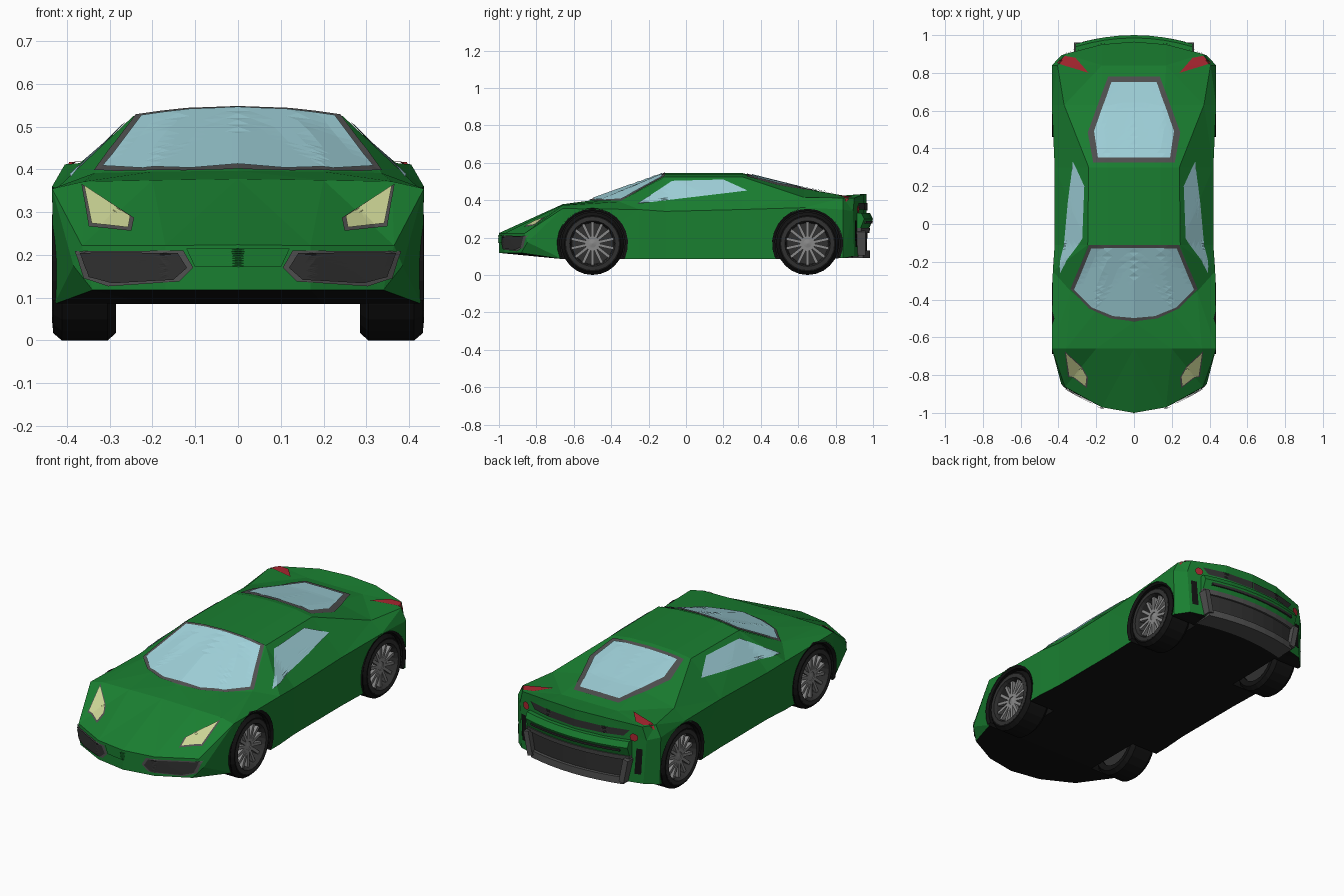
import bpy, bmesh, math
from mathutils import Vector, Matrix
from mathutils.bvhtree import BVHTree

if "Cube" in bpy.data.objects:
    bpy.data.objects.remove(bpy.data.objects["Cube"])


def material(name, r, g, b):
    m = bpy.data.materials.new(name)
    m.diffuse_color = (r, g, b, 1)
    m.use_nodes = True
    m.node_tree.nodes["Principled BSDF"].inputs["Base Color"].default_value = m.diffuse_color
    return m


GREEN = material("green_paint", 0.01, 0.21, 0.03)
BLACK = material("black", 0.006, 0.006, 0.006)
DARK = material("dark_grey", 0.03, 0.03, 0.03)
TRIM = material("trim_grey", 0.08, 0.08, 0.08)
METAL = material("rim_grey", 0.25, 0.25, 0.25)
GLASS = material("pale_glass", 0.35, 0.64, 0.7)
LAMP = material("headlight_yellow", 0.6, 0.66, 0.3)
RED = material("tail_red", 0.4, 0.02, 0.03)


def finish(name, bm, *mats):
    bmesh.ops.recalc_face_normals(bm, faces=bm.faces)
    me = bpy.data.meshes.new(name)
    bm.to_mesh(me)
    bm.free()
    for m in mats:
        me.materials.append(m)
    ob = bpy.data.objects.new(name, me)
    bpy.context.collection.objects.link(ob)
    return ob


def bridge(bm, rings, closed=True):
    for a, b in zip(rings, rings[1:]):
        n = len(a)
        for i in range(n if closed else n - 1):
            j = (i + 1) % n
            bm.faces.new((a[i], a[j], b[j], b[i]))


# Body shell: y, bow, sill x z, belt x z, roof/deck edge x z, inner x z, centre z
STATIONS = [
    (-1.00, .19, .34, .118, .385, .175, .365, .222, .17, .222, .224),
    (-0.66, .00, .43, .085, .435, .355, .36, .372, .20, .375, .378),
    (-0.52, .27, .43, .085, .43, .350, .335, .392, .20, .395, .397),
    (-0.11, .00, .42, .085, .42, .340, .245, .525, .14, .540, .545),
    (0.30, .00, .42, .085, .42, .350, .24, .525, .14, .540, .545),
    (0.63, .00, .43, .085, .435, .360, .37, .415, .16, .460, .462),
    (0.84, .00, .43, .090, .435, .350, .405, .412, .17, .425, .425),
    (0.965, -.09, .37, .100, .385, .340, .365, .412, .17, .432, .434),
]
bm = bmesh.new()
rings = []
for y, bow, xb, zb, xs, zs, xd, zd, xi, zi, zc in STATIONS:
    half = [(xi, zb), (xb, zb), (xs, zs), (xd, zd), (xi, zi)]
    ring = [(0, zb)] + half + [(0, zc)] + [(-x, z) for x, z in reversed(half)]
    rings.append([bm.verts.new((x, y + bow * (x / .43) ** 2, z)) for x, z in ring])
bridge(bm, rings)
for r in (rings[0], rings[-1]):
    for ids in ((0, 1, 5, 6), (1, 2, 3, 4, 5), (0, 6, 7, 11), (11, 7, 8, 9, 10)):
        bm.faces.new([r[i] for i in ids])
bmesh.ops.recalc_face_normals(bm, faces=bm.faces)
bmesh.ops.triangulate(bm, faces=bm.faces)
for f in bm.faces:
    f.material_index = 1 if f.normal.z < -.7 else 0
SURFACE = BVHTree.FromBMesh(bm)
body = finish("body_shell", bm, GREEN, BLACK)


# Panel: a convex outline laid onto the body as seen from one side
def panel(name, pts, view, mat, grow=0.0, lift=.005, mirror=True):
    to3d = {"front": lambda u, v: Vector((u, -3, v)), "back": lambda u, v: Vector((u, 3, v)),
            "top": lambda u, v: Vector((u, v, 3)), "side": lambda u, v: Vector((3, u, v))}[view]
    ray = {"front": Vector((0, 1, 0)), "back": Vector((0, -1, 0)),
           "top": Vector((0, 0, -1)), "side": Vector((-1, 0, 0))}[view]
    cu = sum(p[0] for p in pts) / len(pts)
    cv = sum(p[1] for p in pts) / len(pts)
    bm = bmesh.new()
    ring = []
    for u, v in pts:
        d = math.hypot(u - cu, v - cv)
        k = 1 + grow / d
        ring.append(bm.verts.new(to3d(cu + (u - cu) * k, cv + (v - cv) * k)))
    bmesh.ops.poke(bm, faces=[bm.faces.new(ring)])
    bmesh.ops.subdivide_edges(bm, edges=bm.edges[:], cuts=7, use_grid_fill=True)
    for v in bm.verts:
        hit, nor, _, _ = SURFACE.ray_cast(v.co, ray)
        if hit is None:
            hit, nor, _, _ = SURFACE.find_nearest(v.co + ray * 2.1)
        v.co = hit + nor * lift
    bm.normal_update()
    if mirror:
        dup = bmesh.ops.duplicate(bm, geom=bm.verts[:] + bm.edges[:] + bm.faces[:])["geom"]
        for v in dup:
            if isinstance(v, bmesh.types.BMVert):
                v.co.x *= -1
    return finish(name, bm, mat)


def framed(name, pts, view, mat, frame_mat, grow, mirror=True):
    panel(name + "_frame", pts, view, frame_mat, grow, .004, mirror)
    panel(name, pts, view, mat, 0, .008, mirror)


def both(half):
    return half + [(-x, v) for x, v in reversed(half) if x > 0]


# Windows
framed("windscreen", both([(0, -.495), (.11, -.485), (.22, -.44), (.315, -.345), (.225, -.125)]),
       "top", GLASS, TRIM, .02, False)
framed("rear_window", both([(.19, .35), (.21, .49), (.12, .75)]), "top", GLASS, TRIM, .035, False)
panel("side_window", [(-.26, .378), (-.075, .50), (.2, .507), (.33, .448)], "side", GLASS)

# Lamps and front intakes
framed("headlight", [(.36, .357), (.342, .268), (.255, .258), (.25, .285)], "front", LAMP, TRIM, .008)
framed("front_intake", [(.365, .205), (.345, .148), (.29, .134), (.15, .142), (.118, .17), (.14, .205)],
       "front", DARK, TRIM, .014)
panel("nose_recess", both([(.10, .172), (.12, .215)]), "front", BLACK, mirror=False).data.materials[0] = GREEN
panel("tail_light", [(.24, .80), (.31, .88), (.365, .89), (.405, .85)], "top", RED)
panel("tail_strip", both([(0, .345), (.27, .35), (.30, .385), (0, .385)])[:4], "back", DARK)
panel("rear_lamp", [(.325 + .022 * math.cos(a * math.pi / 5), .352 + .022 * math.sin(a * math.pi / 5))
                    for a in range(10)], "back", RED, lift=.012)
panel("rear_side_vent", [(.325, .15), (.36, .15), (.367, .29), (.335, .29)], "back", BLACK)


# Bars bowed across the tail
def bar(name, profile, width, bow, mat, n=8):
    bm = bmesh.new()
    rings = []
    for i in range(n + 1):
        x = width * (2 * i / n - 1)
        rings.append([bm.verts.new((x, y + bow * (x / .43) ** 2, z)) for y, z in profile])
    bridge(bm, rings)
    bm.faces.new(rings[0])
    bm.faces.new(rings[-1])
    return finish(name, bm, mat)


bar("tail_bumper", [(.93, .25), (.98, .25), (1.0, .30), (.985, .33), (.93, .33)], .31, -.09, GREEN)
bar("bumper_slot", [(.93, .27), (.996, .275), (.999, .288), (.93, .29)], .27, -.085, DARK)
bar("diffuser_top", [(.93, .225), (.98, .225), (.985, .25), (.93, .25)], .31, -.09, TRIM)
bar("diffuser_panel", [(.93, .12), (.967, .12), (.97, .23), (.93, .23)], .29, -.09, DARK)
bar("diffuser_lip", [(.88, .09), (.985, .092), (.985, .13), (.93, .13)], .28, -.09, TRIM)
for s in (1, -1):
    bm = bmesh.new()
    bmesh.ops.create_cube(bm, size=1, matrix=Matrix.Translation((s * .29, .935, .17))
                          @ Matrix.Rotation(s * .2, 4, 'Y') @ Matrix.Diagonal((.03, .05, .13, 1)))
    finish("diffuser_side", bm, TRIM)


# Wheels: profiles of (x, radius) turned about the axle
def lathe(name, profile, y, side, mat, n=24, start=0.0, sweep=2 * math.pi, loop=True):
    full = sweep > 6.28
    bm = bmesh.new()
    rings = []
    for i in range(n if full else n + 1):
        a = start + sweep * i / n
        rings.append([bm.verts.new((side * x, y + r * math.cos(a), .168 + r * math.sin(a)))
                      for x, r in profile])
    bridge(bm, rings + rings[:1] if full else rings, loop)
    bmesh.ops.remove_doubles(bm, verts=bm.verts, dist=1e-5)
    return finish(name, bm, mat)


for y in (-.5, .65):
    for s in (1, -1):
        # Wheel arch cut out of the body, with a dark trim ring
        bm = bmesh.new()
        bmesh.ops.create_cone(bm, cap_ends=True, segments=24, radius1=.188, radius2=.188, depth=.24,
                              matrix=Matrix.Translation((s * .39, y, .166)) @ Matrix.Rotation(math.pi / 2, 4, 'Y'))
        cutter = finish("arch_cutter", bm, BLACK)
        mod = body.modifiers.new("arch", 'BOOLEAN')
        mod.operation, mod.solver, mod.object = 'DIFFERENCE', 'EXACT', cutter
        mod.material_mode = 'TRANSFER'
        bpy.context.view_layer.objects.active = body
        bpy.ops.object.modifier_apply(modifier=mod.name)
        bpy.data.objects.remove(cutter)
        lathe("arch_trim", [(.33, .19), (.33, .174), (.425, .174), (.434, .19)], y, s, BLACK,
              16, -.4, math.pi + .8)
        lathe("tyre", [(.29, .12), (.285, .15), (.305, .168), (.412, .168), (.433, .15), (.432, .124)],
              y, s, BLACK)
        lathe("rim", [(.433, .142), (.435, .122), (.42, .116), (.36, .11), (.35, .142)], y, s, DARK)
        lathe("brake_disc", [(.37, .112), (.375, 0), (.30, 0), (.30, .125)], y, s, DARK, loop=False)
        lathe("hub", [(.37, .03), (.41, .026), (.415, 0)], y, s, METAL, 12, loop=False)
        bm = bmesh.new()
        for i in range(14):
            bmesh.ops.create_cube(bm, size=1, matrix=Matrix.Translation((s * .405, y, .168))
                                  @ Matrix.Rotation(2 * math.pi * i / 14, 4, 'X')
                                  @ Matrix.Translation((0, 0, .07)) @ Matrix.Diagonal((.02, .016, .096, 1)))
        finish("wheel_spokes", bm, METAL)
